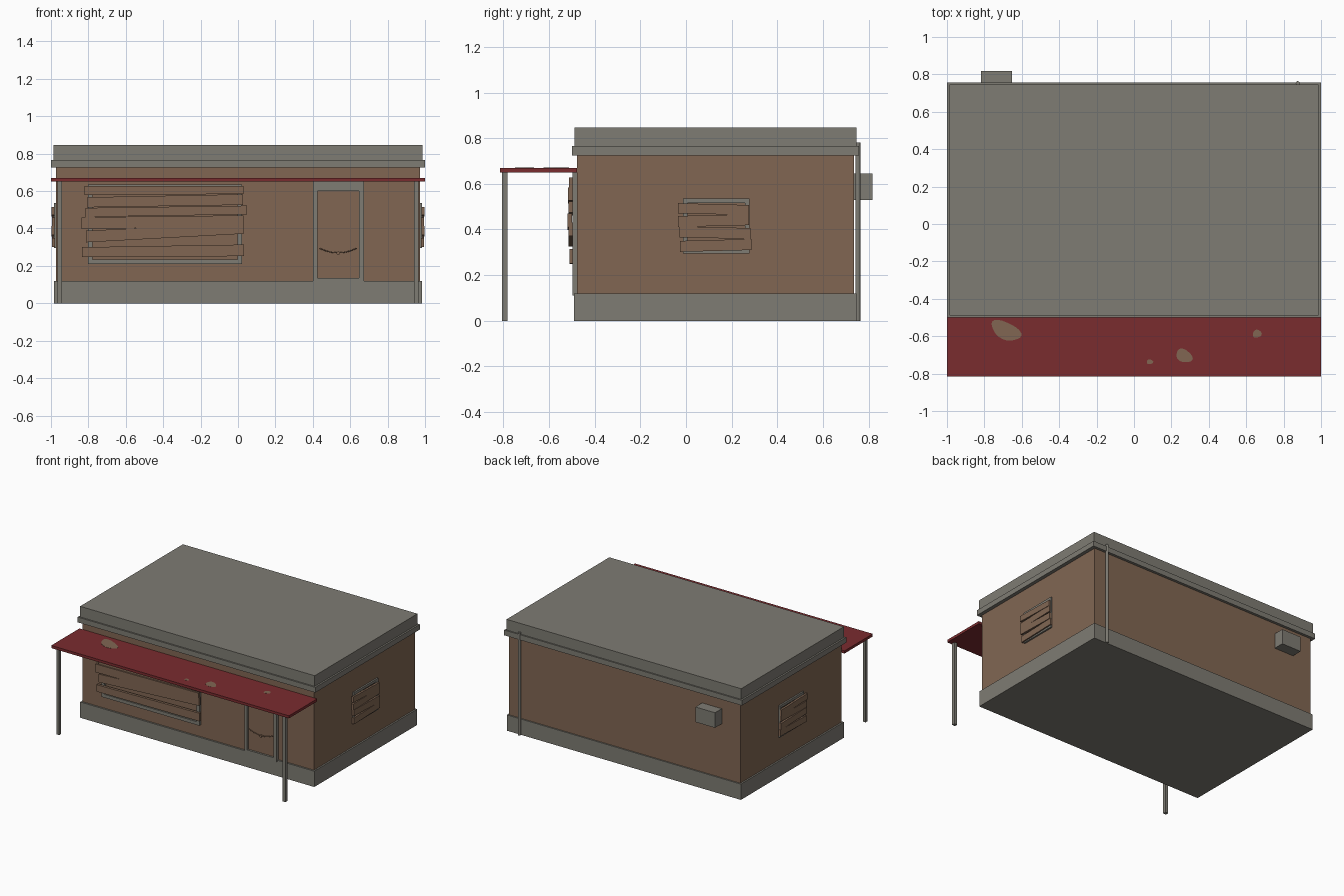
import bpy, bmesh, math
from mathutils import Matrix, Vector

if "Cube" in bpy.data.objects:
    bpy.data.objects.remove(bpy.data.objects["Cube"])


def material(name, rgb):
    m = bpy.data.materials.new(name)
    m.diffuse_color = (*rgb, 1)
    m.use_nodes = True
    m.node_tree.nodes["Principled BSDF"].inputs["Base Color"].default_value = m.diffuse_color
    return m


GREY = material("concrete grey", (0.21, 0.20, 0.172))
BROWN = material("weathered brown", (0.22, 0.134, 0.086))
RED = material("faded red", (0.195, 0.025, 0.028))


def finish(name, bm, mat):
    bmesh.ops.recalc_face_normals(bm, faces=bm.faces)
    me = bpy.data.meshes.new(name)
    bm.to_mesh(me)
    bm.free()
    me.materials.append(mat)
    ob = bpy.data.objects.new(name, me)
    bpy.context.collection.objects.link(ob)
    return ob


def box(name, x, y, z, mat):
    """Box from (min, max) ranges."""
    bm = bmesh.new()
    bmesh.ops.create_cube(bm, size=1)
    for v in bm.verts:
        v.co = Vector([(r[0] + r[1]) / 2 + c * (r[1] - r[0])
                       for r, c in zip((x, y, z), v.co)])
    return finish(name, bm, mat)


def extrude(name, pts, depth, mat):
    """Extrude a closed outline of 3D points by a depth vector."""
    bm = bmesh.new()
    f = bm.faces.new([bm.verts.new(p) for p in pts])
    r = bmesh.ops.extrude_face_region(bm, geom=[f])
    bmesh.ops.translate(bm, vec=depth,
                        verts=[g for g in r["geom"] if isinstance(g, bmesh.types.BMVert)])
    return finish(name, bm, mat)


def cylinder(name, centre, r, depth, mat, axis="Z"):
    bm = bmesh.new()
    rot = Matrix.Rotation(math.pi / 2, 4, "X") if axis == "Y" else Matrix()
    bmesh.ops.create_cone(bm, cap_ends=True, segments=12, radius1=r, radius2=r,
                          depth=depth, matrix=Matrix.Translation(centre) @ rot)
    return finish(name, bm, mat)


# building shell
box("plinth", (-0.985, 0.985), (-0.49, 0.747), (0, 0.12), GREY)
box("walls", (-0.973, 0.973), (-0.477, 0.737), (0.12, 0.73), BROWN)
box("cornice", (-1, 1), (-0.499, 0.757), (0.725, 0.765), GREY)
box("roof_parapet", (-0.987, 0.987), (-0.488, 0.747), (0.765, 0.846), GREY)

# canopy with posts
box("canopy", (-1, 1), (-0.816, -0.477), (0.65, 0.67), RED)
for s, side in ((-1, "left"), (1, "right")):
    box("canopy_post_" + side, (s * 0.952 - 0.012, s * 0.952 + 0.012),
        (-0.806, -0.782), (0, 0.65), GREY)

# worn patches on the canopy: centre, half sizes, tilt
patches = [(-0.685, -0.57, 0.085, 0.045, -0.45), (0.268, -0.705, 0.046, 0.033, -0.5),
           (0.085, -0.737, 0.017, 0.013, 0), (0.658, -0.587, 0.024, 0.021, 0.3)]
for i, (cx, cy, a, b, tilt) in enumerate(patches):
    pts = []
    for k in range(24):
        t = k * math.tau / 24
        w = 1 + 0.08 * math.sin(3 * t + i)
        u, v = a * w * math.cos(t), b * w * math.sin(t)
        pts.append((cx + u * math.cos(tilt) - v * math.sin(tilt),
                    cy + u * math.sin(tilt) + v * math.cos(tilt), 0.6695))
    extrude("worn_patch_%d" % (i + 1), pts, (0, 0, 0.0015), BROWN)


def frame_front(name, x, z, left, right, bottom, top, y):
    """Rectangular frame made of four bars on the front wall."""
    box(name + "_left", (x[0], x[0] + left), y, z, GREY)
    box(name + "_right", (x[1] - right, x[1]), y, z, GREY)
    inner = (x[0] + left, x[1] - right)
    if bottom:
        box(name + "_bottom", inner, y, (z[0], z[0] + bottom), GREY)
    box(name + "_top", inner, y, (z[1] - top, z[1]), GREY)


# boarded shop window
frame_front("shop_window_frame", (-0.802, 0.021), (0.21, 0.635),
            0.025, 0.025, 0.025, 0.025, (-0.495, -0.47))
# planks: x range, left bottom/top, right bottom/top, front y
planks = [(-0.822, 0.03, 0.580, 0.626, 0.584, 0.628, -0.513),
          (-0.806, 0.027, 0.513, 0.567, 0.526, 0.583, -0.518),
          (-0.815, 0.047, 0.462, 0.510, 0.475, 0.522, -0.514),
          (-0.838, 0.030, 0.397, 0.460, 0.410, 0.470, -0.519),
          (-0.812, 0.033, 0.326, 0.388, 0.372, 0.430, -0.515),
          (-0.833, 0.033, 0.248, 0.300, 0.252, 0.314, -0.511)]
for i, (x0, x1, a, b, c, d, y) in enumerate(planks):
    extrude("window_plank_%d" % (i + 1),
            [(x0, y, a), (x1, y, c), (x1, y, d), (x0, y, b)], (0, 0.02, 0), BROWN)

# door with frame
frame_front("door_frame", (0.401, 0.674), (0.11, 0.65), 0.023, 0.027, 0.025, 0.05,
            (-0.497, -0.47))
box("door_panel", (0.42, 0.65), (-0.482, -0.47), (0.13, 0.605), BROWN)

# sagging chain and padlock across the door
cu = bpy.data.curves.new("door_chain", "CURVE")
cu.dimensions = "3D"
cu.bevel_depth = 0.003
cu.bevel_resolution = 1
sp = cu.splines.new("POLY")
sp.points.add(12)
for k, p in enumerate(sp.points):
    t = k / 6 - 1
    p.co = (0.535 + 0.1 * t, -0.489, 0.270 + 0.025 * t * t, 1)
cu.materials.append(BROWN)
bpy.context.collection.objects.link(bpy.data.objects.new("door_chain", cu))
cylinder("padlock", (0.536, -0.489, 0.268), 0.009, 0.012, BROWN, "Y")

# boarded side windows, mirrored on both walls
slats = [(-0.036, 0.277, 0.467, 0.511), (-0.036, 0.277, 0.415, 0.463),
         (-0.030, 0.282, 0.362, 0.410), (-0.026, 0.286, 0.306, 0.354)]
for s, side in ((-1, "left"), (1, "right")):
    def wx(a, b):
        return tuple(sorted((s * a, s * b)))
    X = wx(0.965, 0.985)
    n = side + "_window_"
    box(n + "frame_front", X, (-0.013, 0.007), (0.295, 0.535), GREY)
    box(n + "frame_back", X, (0.259, 0.279), (0.295, 0.535), GREY)
    box(n + "frame_bottom", X, (0.007, 0.259), (0.295, 0.315), GREY)
    box(n + "frame_top", X, (0.007, 0.259), (0.515, 0.535), GREY)
    for i, (y0, y1, z0, z1) in enumerate(slats):
        X2 = s * (0.998 - 0.003 * (i % 2))
        tilt = 0.004 * (-1) ** i
        extrude(n + "plank_%d" % (i + 1),
                [(X2, y0, z0 + tilt), (X2, y1, z0 - tilt),
                 (X2, y1, z1 - tilt), (X2, y0, z1 + tilt)], (-s * 0.016, 0, 0), BROWN)

# back wall: drain pipe and vent unit
cylinder("drain_pipe", (0.875, 0.753, 0.39), 0.011, 0.78, GREY)
box("vent_unit", (-0.817, -0.652), (0.735, 0.818), (0.53, 0.645), GREY)
